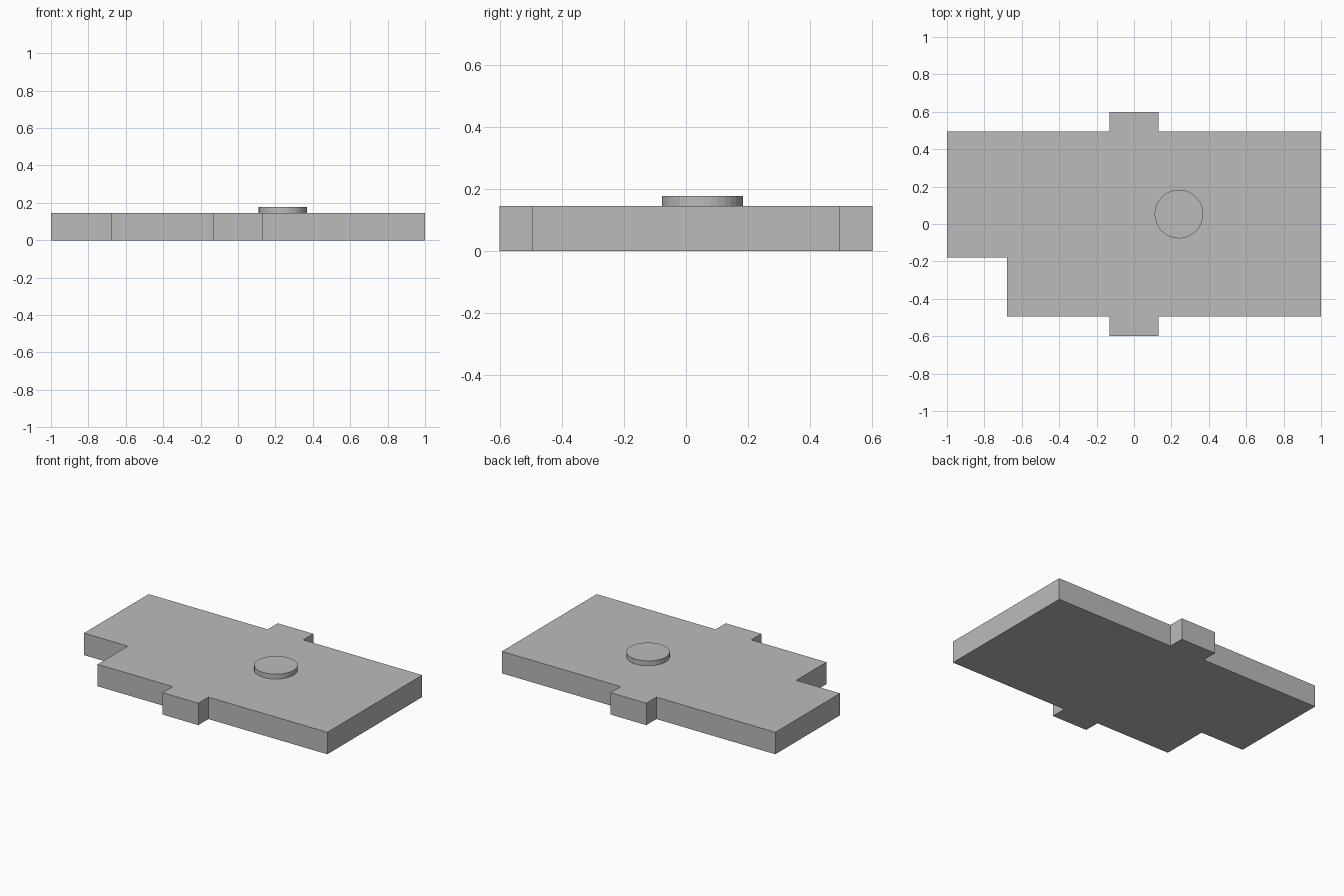
import bpy
import bmesh

cube = bpy.data.objects.get("Cube")
if cube:
    bpy.data.objects.remove(cube, do_unlink=True)

grey = bpy.data.materials.new("light grey")
grey.use_nodes = True
colour = (0.5, 0.5, 0.5, 1)
grey.diffuse_color = colour
grey.node_tree.nodes["Principled BSDF"].inputs["Base Color"].default_value = colour

TOP = 0.145

# Slab: notched outline with a tab on each long side, extruded upwards
outline = [
    (-0.68, -0.495), (-0.13, -0.495), (-0.13, -0.6), (0.13, -0.6),
    (0.13, -0.495), (1, -0.495), (1, 0.495), (0.13, 0.495),
    (0.13, 0.6), (-0.13, 0.6), (-0.13, 0.495), (-1, 0.495),
    (-1, -0.18), (-0.68, -0.18),
]
bm = bmesh.new()
base = bm.faces.new([bm.verts.new((x, y, 0)) for x, y in outline])
side = bmesh.ops.extrude_face_region(bm, geom=[base], use_keep_orig=True)
for item in side["geom"]:
    if isinstance(item, bmesh.types.BMVert):
        item.co.z = TOP
bmesh.ops.recalc_face_normals(bm, faces=bm.faces)
mesh = bpy.data.meshes.new("base_slab")
bm.to_mesh(mesh)
bm.free()
slab = bpy.data.objects.new("base_slab", mesh)
bpy.context.collection.objects.link(slab)
mesh.materials.append(grey)

# Raised round button on the top face
height = 0.032
bpy.ops.mesh.primitive_cylinder_add(
    vertices=32, radius=0.13, depth=height,
    location=(0.24, 0.053, TOP + height / 2))
button = bpy.context.object
button.name = "round_button"
button.data.materials.append(grey)
